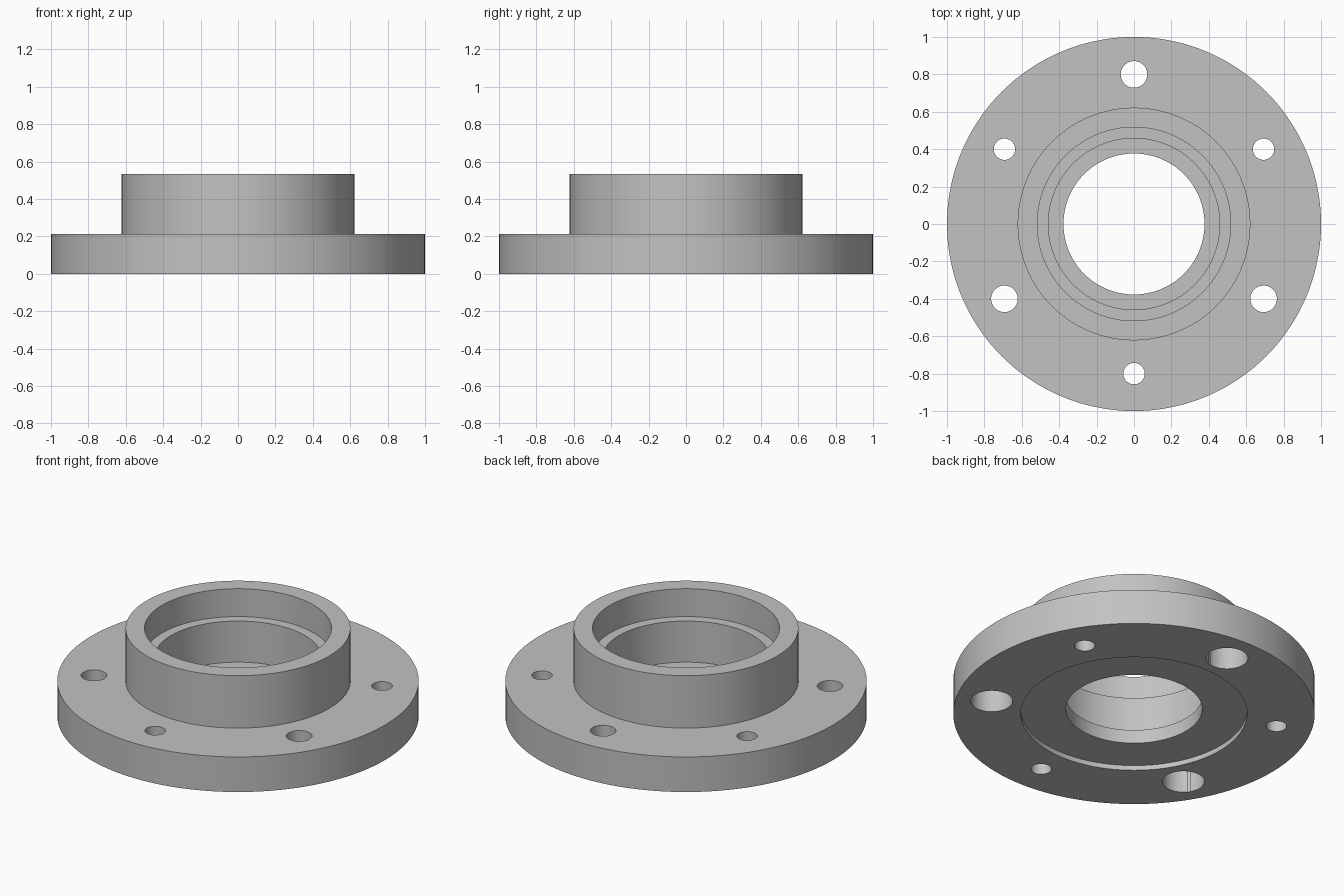
import bpy
import bmesh
from math import cos, sin, radians, tau
from mathutils import Vector, Matrix

cube = bpy.data.objects.get("Cube")
if cube:
    bpy.data.objects.remove(cube, do_unlink=True)

steel = bpy.data.materials.new("light grey metal")
steel.use_nodes = True
grey = (0.54, 0.54, 0.54, 1)
steel.diffuse_color = grey
steel.node_tree.nodes["Principled BSDF"].inputs["Base Color"].default_value = grey


def lathe(name, profile, steps, closed, location=(0, 0, 0)):
    """Turn an (r, z) profile around the z axis into a solid."""
    bm = bmesh.new()
    verts = [bm.verts.new((r, 0, z)) for r, z in profile]
    edges = [bm.edges.new(pair) for pair in zip(verts, verts[1:])]
    if closed:
        edges.append(bm.edges.new((verts[-1], verts[0])))
    bmesh.ops.spin(bm, geom=verts + edges, cent=(0, 0, 0), axis=(0, 0, 1),
                   angle=tau, steps=steps, use_merge=True)
    bmesh.ops.remove_doubles(bm, verts=bm.verts[:], dist=1e-5)
    bmesh.ops.recalc_face_normals(bm, faces=bm.faces[:])
    mesh = bpy.data.meshes.new(name)
    bm.to_mesh(mesh)
    bm.free()
    mesh.materials.append(steel)
    obj = bpy.data.objects.new(name, mesh)
    obj.location = location
    bpy.context.collection.objects.link(obj)
    return obj


# Flange, boss, stepped bore and shallow underside recess in one turned section
flange_top, boss_top = 0.214, 0.534
recess, lower_step, upper_step = 0.03, 0.113, 0.364
section = [
    (1.0, 0), (1.0, flange_top), (0.622, flange_top), (0.622, boss_top),
    (0.517, boss_top), (0.517, upper_step), (0.458, upper_step),
    (0.458, lower_step), (0.377, lower_step), (0.377, recess),
    (0.626, recess), (0.626, 0),
]
flange = lathe("flanged_bearing_housing", section, 144, True)

# Bolt holes: plain ones alternate with ones counterbored from below
below, above, seat = -0.1, 0.3, 0.142
plain = [(0, below), (0.057, below), (0.057, above), (0, above)]
counterbored = [(0, below), (0.116, below), (0.116, seat),
                (0.071, seat), (0.071, above), (0, above)]

bpy.context.view_layer.objects.active = flange
flange.select_set(True)
for i in range(6):
    a = radians(30 + 60 * i)
    cutter = lathe("hole_cutter", counterbored if i % 2 else plain, 48, False,
                   (0.8 * cos(a), 0.8 * sin(a), 0))
    cutter.hide_render = True
    cut = flange.modifiers.new("bolt_hole", 'BOOLEAN')
    cut.operation = 'DIFFERENCE'
    cut.solver = 'EXACT'
    cut.object = cutter
    bpy.context.view_layer.update()
    bpy.ops.object.modifier_apply(modifier=cut.name)
    bpy.data.objects.remove(cutter, do_unlink=True)

bpy.ops.object.shade_smooth_by_angle(angle=radians(30))
